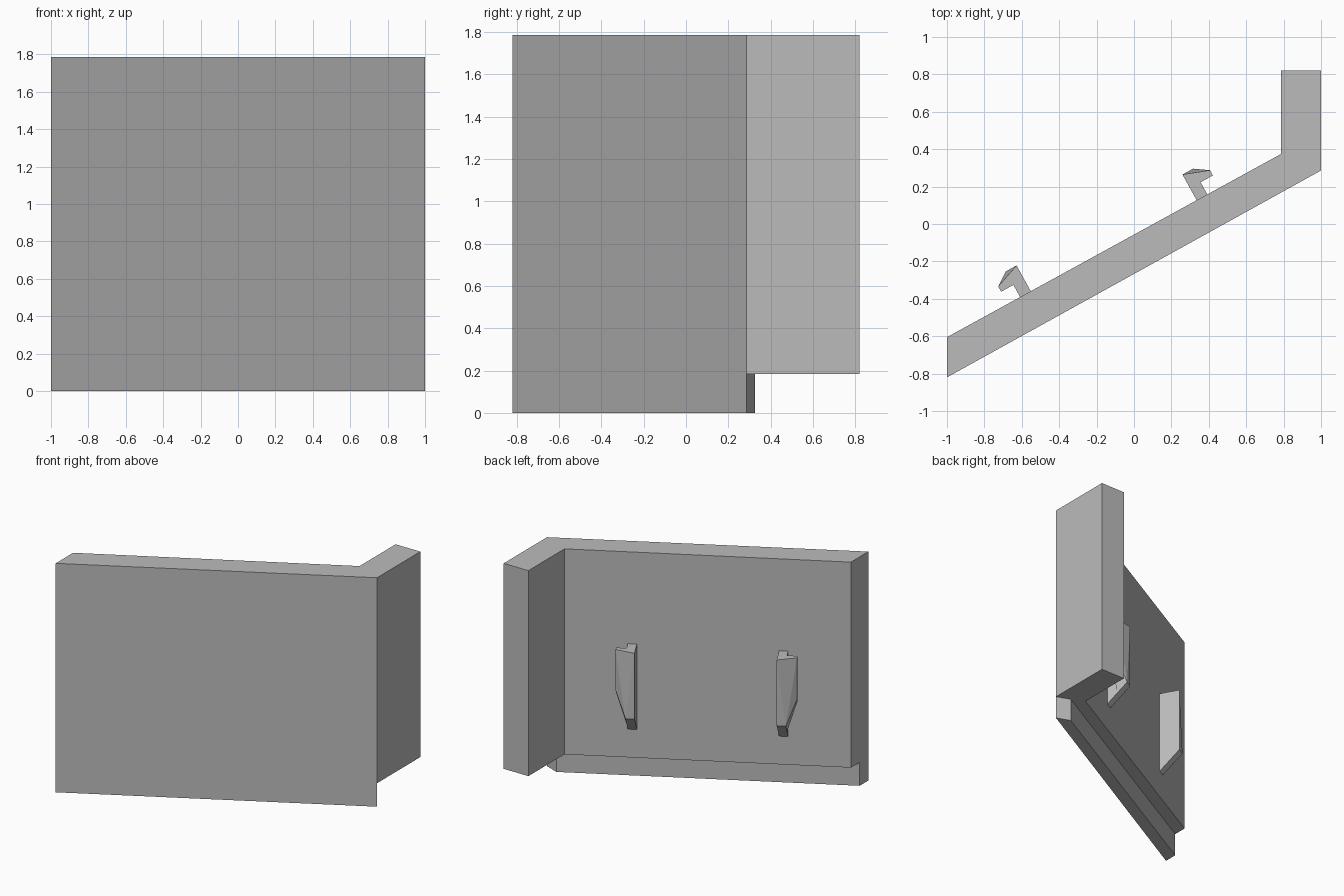
import bpy
import bmesh
from mathutils import Vector

if "Cube" in bpy.data.objects:
    bpy.data.objects.remove(bpy.data.objects["Cube"])

grey = bpy.data.materials.new("light_grey")
grey.diffuse_color = (0.5, 0.5, 0.5, 1)
grey.use_nodes = True
grey.node_tree.nodes["Principled BSDF"].inputs["Base Color"].default_value = grey.diffuse_color


def make_object(name, points, faces):
    """Build one closed part from named points and loops of those names."""
    bm = bmesh.new()
    verts = {key: bm.verts.new(co) for key, co in points.items()}
    for loop in faces:
        bm.faces.new([verts[key] for key in loop])
    bmesh.ops.recalc_face_normals(bm, faces=bm.faces)
    mesh = bpy.data.meshes.new(name)
    bm.to_mesh(mesh)
    bm.free()
    mesh.materials.append(grey)
    bpy.context.collection.objects.link(bpy.data.objects.new(name, mesh))


# Bent panel with a half-thickness lip along its bottom edge
TOP, STEP = 1.787, 0.183
outline = [(-1, -0.82), (1, 0.286), (1, 0.82), (0.787, 0.82),
           (0.787, 0.375), (-1, -0.605)]
lip = {6: (0.89, 0.327), 7: (-1, -0.713)}
plan = {**dict(enumerate(outline)), **lip}
points = {}
for level, z, used in (("t", TOP, (0, 1, 2, 3, 4, 5)),
                       ("m", STEP, (1, 2, 3, 4, 5, 6, 7)),
                       ("b", 0, (0, 1, 6, 7))):
    for i in used:
        points[f"{level}{i}"] = (*plan[i], z)
faces = ["t0 t1 t2 t3 t4 t5", "b0 b1 b6 b7",            # top, underside
         "b0 b1 m1 t1 t0", "b0 t0 t5 m5 m7 b7",         # front, left end
         "m1 m2 m3 m4 m5 m7 m6",                        # ledge above the lip
         "b1 b6 m6 m1", "b6 b7 m7 m6"]                  # lip end, lip back
faces += [f"m{i} m{i + 1} t{i + 1} t{i}" for i in range(1, 5)]
make_object("panel", points, [f.split() for f in faces])

# Mirrored pair of hooks on the back of the panel
along = Vector((2, 1.106, 0)).normalized()
out = Vector((-along.y, along.x, 0))
HOOK_TOP = 1.07


def hook(name, root, side):
    # each point: distance along the panel, distance out, depth below the top
    local = {
        "a0": (0, -0.005, 0), "a1": (0, -0.005, 0.672),
        "b0": (0, 0.157, 0), "b1": (0, 0.157, 0.513),
        "c1": (0.065, 0.157, 0.513),
        "d0": (0.14, 0.106, 0), "d1": (0.14, 0.106, 0.32),
        "e0": (0.14, 0.074, 0), "e1": (0.14, 0.074, 0.35),
        "f0": (0.065, 0.074, 0), "f1": (0.065, 0.074, 0.594),
        "g0": (0.065, -0.005, 0), "g1": (0.065, -0.005, 0.672),
    }
    pts = {k: Vector((*root, HOOK_TOP)) + along * (t * side) + out * n
           - Vector((0, 0, d)) for k, (t, n, d) in local.items()}
    loops = ["a0 b0 d0 e0 f0 g0", "a0 a1 b1 b0",         # top, straight side
             "b0 b1 c1", "b0 c1 d0", "d0 c1 d1",         # twisted outer face
             "d0 d1 e1 e0", "e0 e1 f1 f0",               # tip, inside of tip
             "f0 f1 g1 g0", "g0 g1 a1 a0",               # stem, root
             "a1 g1 f1 c1 b1", "c1 f1 e1", "c1 e1 d1"]   # sloped bottoms
    make_object(name, pts, [f.split() for f in loops])


hook("left_hook", (-0.552, -0.359), -1)
hook("right_hook", (0.335, 0.127), 1)
